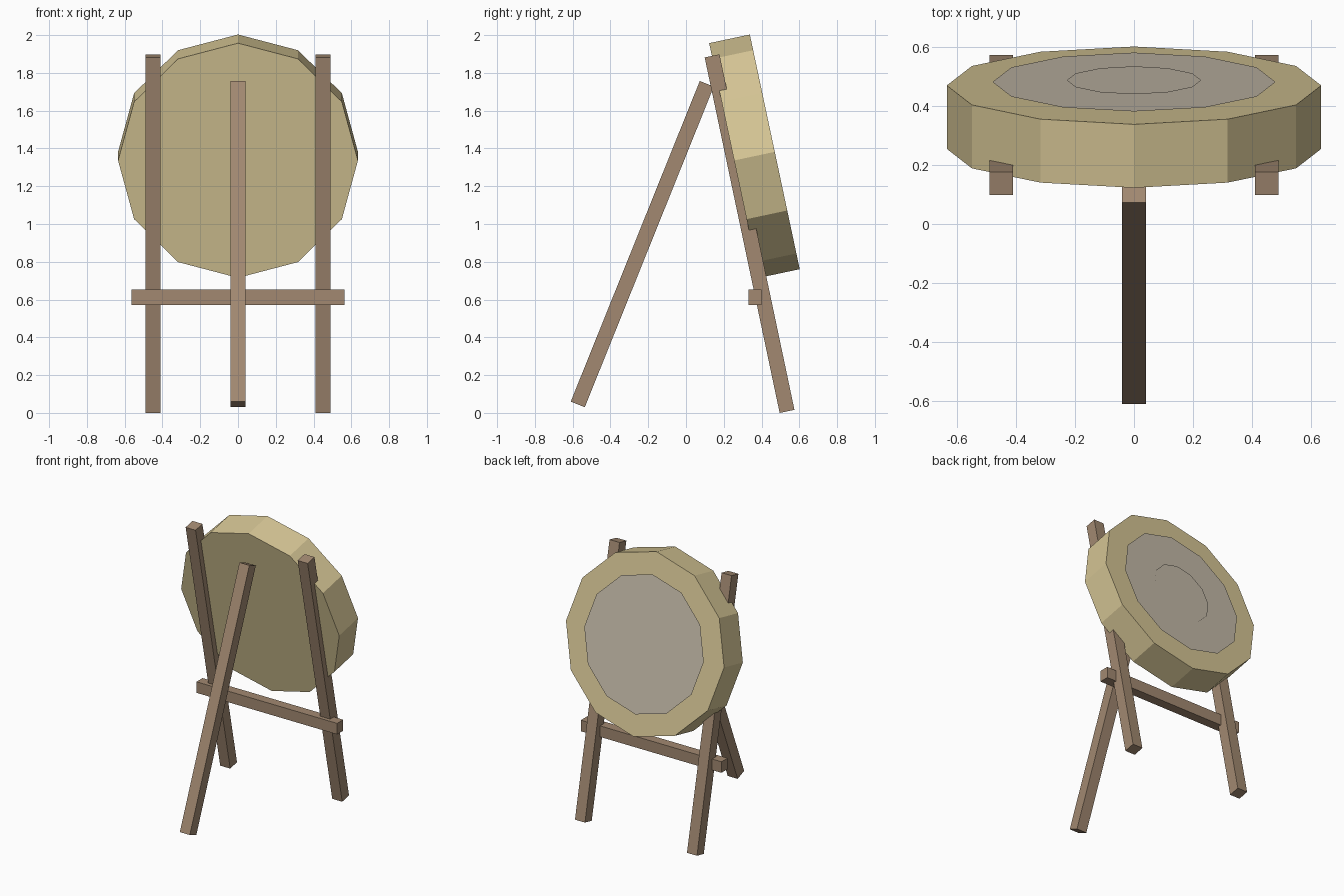
import bpy
from math import atan2, cos, radians, sin
from mathutils import Vector

cube = bpy.data.objects.get("Cube")
if cube:
    bpy.data.objects.remove(cube, do_unlink=True)


def material(name, rgb):
    mat = bpy.data.materials.new(name)
    mat.use_nodes = True
    mat.diffuse_color = (*rgb, 1)
    mat.node_tree.nodes["Principled BSDF"].inputs["Base Color"].default_value = (*rgb, 1)
    return mat


straw = material("straw", (0.68, 0.57, 0.305))
wood = material("brown wood", (0.36, 0.25, 0.165))
grey = material("pale grey", (0.56, 0.50, 0.40))

TILT = radians(12)
AXIS = Vector((0, cos(TILT), sin(TILT)))      # direction the target faces
FACE_ROT = (TILT - radians(90), 0, 0)
FACE = Vector((0, 0.47, 1.382))               # centre of the target face
THICK = 0.22


def finish(name, mat):
    obj = bpy.context.object
    obj.name = name
    obj.data.materials.append(mat)
    return obj


def beam(name, x, foot, head, width=0.08):
    """Square post in the y-z plane between two (y, z) points."""
    a, b = Vector((x, *foot)), Vector((x, *head))
    d = b - a
    bpy.ops.mesh.primitive_cube_add(size=1, location=(a + b) / 2,
                                    rotation=(atan2(-d.y, d.z), 0, 0))
    obj = finish(name, wood)
    obj.scale = (width, width, d.length)


# Straw target drum
bpy.ops.mesh.primitive_cylinder_add(vertices=12, radius=0.635, depth=THICK,
                                    location=FACE - AXIS * THICK / 2, rotation=FACE_ROT)
finish("target_drum", straw)

# Thin target rings floating just off the face
for name, radius, gap in (("outer_ring", 0.48, 0.012), ("inner_ring", 0.228, 0.018)):
    bpy.ops.mesh.primitive_circle_add(vertices=12, radius=radius, fill_type='NGON',
                                      location=FACE + AXIS * gap, rotation=FACE_ROT)
    finish(name, grey)

# Stand: two leaning legs, a prop pole and a crossbar
for side, x in (("left", 0.45), ("right", -0.45)):
    beam(side + "_leg", x, (0.535, 0.008), (0.138, 1.89))
beam("prop_pole", 0, (-0.573, 0.045), (0.11, 1.742))

bpy.ops.mesh.primitive_cube_add(size=1, location=(0, 0.365, 0.612))
finish("crossbar", wood).scale = (1.13, 0.07, 0.08)
